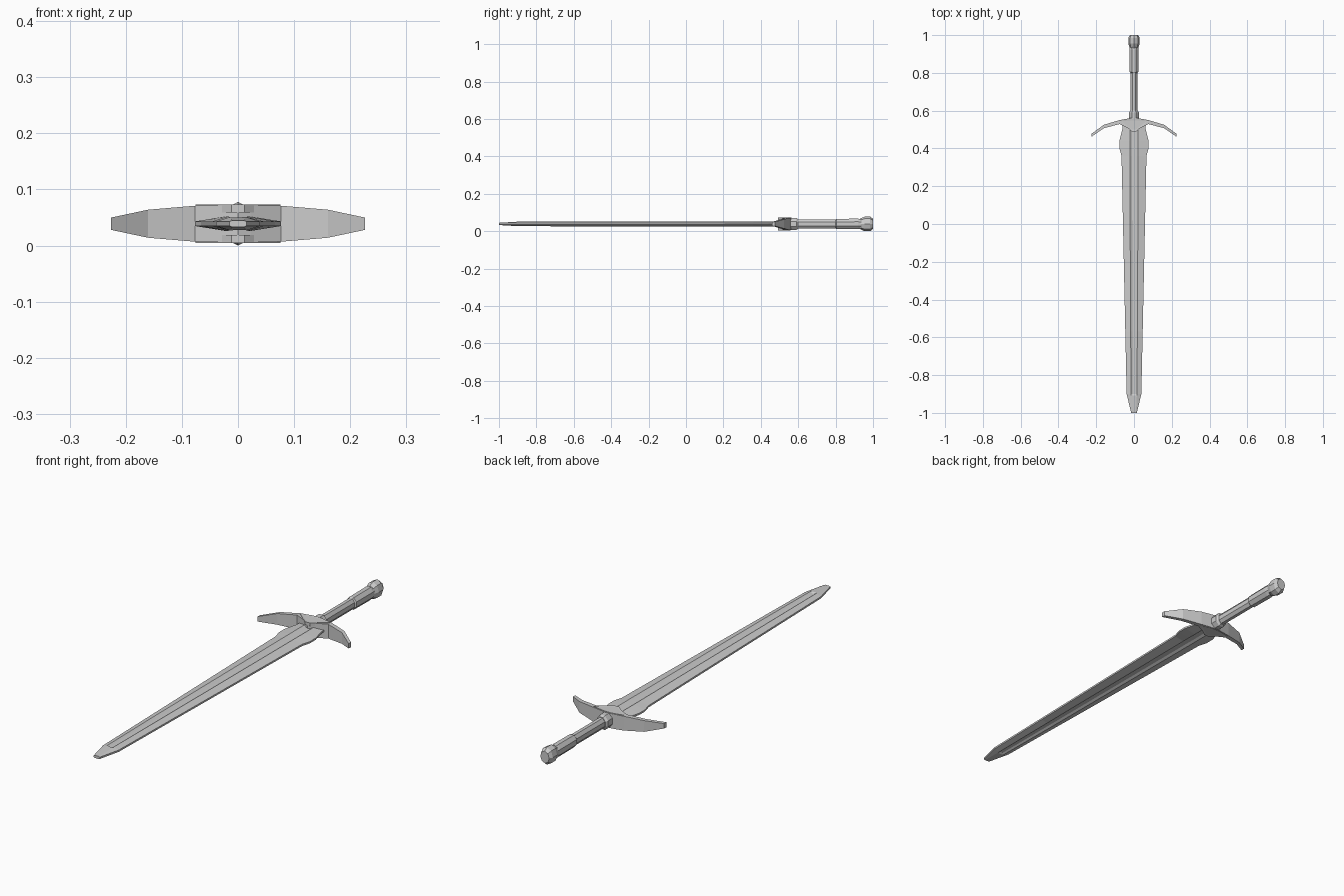
import bpy, bmesh, math

if "Cube" in bpy.data.objects:
    bpy.data.objects.remove(bpy.data.objects["Cube"])

ZC = 0.039  # height of the sword's centre plane


def finish(bm, name):
    bmesh.ops.recalc_face_normals(bm, faces=bm.faces)
    mesh = bpy.data.meshes.new(name)
    bm.to_mesh(mesh)
    bm.free()
    obj = bpy.data.objects.new(name, mesh)
    bpy.context.collection.objects.link(obj)
    return obj


def loft(name, rings):
    bm = bmesh.new()
    loops = [[bm.verts.new(p) for p in ring] for ring in rings]
    n = len(loops[0])
    for a, b in zip(loops, loops[1:]):
        for i in range(n):
            j = (i + 1) % n
            bm.faces.new((a[i], a[j], b[j], b[i]))
    bm.faces.new(loops[0])
    bm.faces.new(loops[-1])
    return finish(bm, name)


def blade_ring(y, w, edge, g, ridge, inner, groove):
    q = [(w, edge), (g, ridge), (inner, groove)]
    top = q + [(-x, z) for x, z in reversed(q)]
    ring = top + [(x, -z) for x, z in reversed(top)]
    return [(x, y, ZC + z) for x, z in ring]


def oct_ring(y, rx, rz, turn=0.5):
    k = math.cos(math.pi / 8) if turn else 1
    return [(rx / k * math.cos((i + turn) * math.pi / 4), y,
             ZC + rz / k * math.sin((i + turn) * math.pi / 4)) for i in range(8)]


# Blade with flared shoulders and a central fuller on both sides
blade = [(0.53, 0.06, .004, .022, .013, .010, .007),
         (0.50, 0.062, .004, .022, .013, .010, .007),
         (0.44, 0.077, .004, .022, .013, .010, .007),
         (0.40, 0.077, .004, .022, .013, .010, .007),
         (0.36, 0.066, .004, .022, .013, .010, .007),
         (-0.57, 0.046, .004, .018, .013, .008, .007),
         (-0.90, 0.039, .004, .015, .012, .007, .007),
         (-0.908, 0.037, .004, .015, .0115, .007, .0115),
         (-1.00, 0.015, .004, .010, .006, .005, .006)]
loft("blade", [blade_ring(*s) for s in blade])

# Curved crossguard: x, back y, front y, half height
half = [(0.0, 0.563, 0.493, 0.033), (0.022, 0.560, 0.502, 0.033),
        (0.077, 0.550, 0.529, 0.032), (0.16, 0.525, 0.507, 0.025),
        (0.226, 0.477, 0.461, 0.011)]
guard = [(-x, b, f, h) for x, b, f, h in reversed(half[1:])] + half
loft("crossguard", [[(x, b, ZC + h), (x, f, ZC + h), (x, f, ZC - h), (x, b, ZC - h)]
                    for x, b, f, h in guard])

# Raised rimmed plates on the guard, above and below
outline = [(-0.076, 0.546), (-0.02, 0.558), (0.02, 0.558), (0.076, 0.546),
           (0.012, 0.491), (-0.012, 0.491)]
for side, label in ((1, "upper"), (-1, "lower")):
    bm = bmesh.new()
    low = [bm.verts.new((x, y, ZC + side * 0.02)) for x, y in outline]
    high = [bm.verts.new((x, y, ZC + side * 0.0345)) for x, y in outline]
    for i in range(6):
        j = (i + 1) % 6
        bm.faces.new((low[i], low[j], high[j], high[i]))
    bm.faces.new(low)
    face = bm.faces.new(high)
    bmesh.ops.recalc_face_normals(bm, faces=bm.faces)
    bmesh.ops.inset_region(bm, faces=[face], thickness=0.009)
    for v in face.verts:
        v.co.z = ZC + side * 0.0335
    finish(bm, label + "_guard_plate")

# Collar where the grip meets the guard
loft("collar", [oct_ring(0.55, .027, .032), oct_ring(0.59, .027, .032),
                oct_ring(0.60, .020, .026)])

# Slim grip with a thicker rear section
loft("grip", [oct_ring(0.58, .018, .024), oct_ring(0.80, .018, .024),
              oct_ring(0.805, .023, .027), oct_ring(0.92, .024, .028),
              oct_ring(0.95, .020, .024)])

# Faceted pommel
loft("pommel", [oct_ring(0.93, .022, .027, 0), oct_ring(0.955, .030, .039, 0),
                oct_ring(0.985, .030, .039, 0), oct_ring(1.0, .022, .027, 0)])
